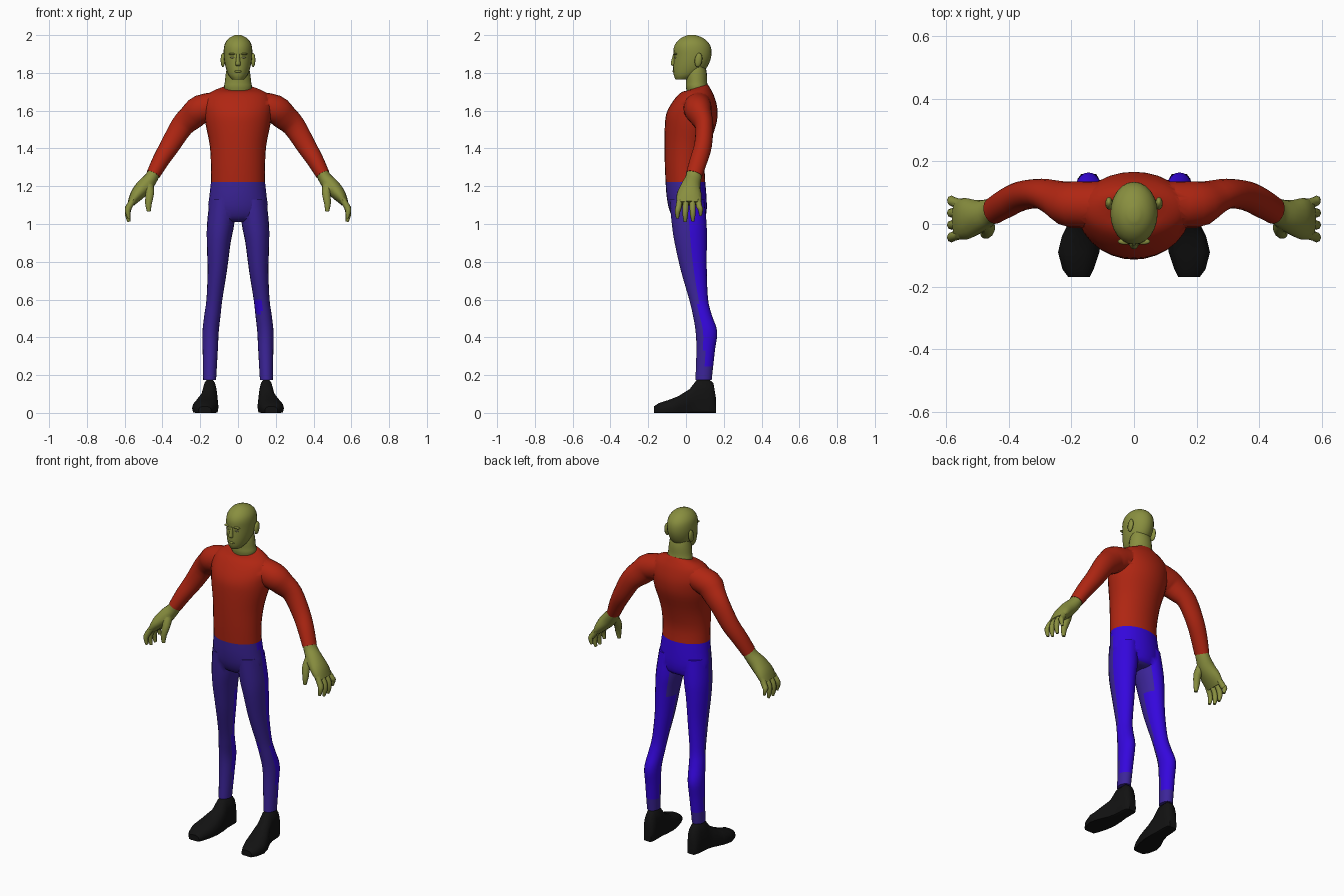
import bpy, bmesh, math
from mathutils import Vector, Matrix

if "Cube" in bpy.data.objects:
    bpy.data.objects.remove(bpy.data.objects["Cube"])


def material(name, rgb):
    m = bpy.data.materials.new(name)
    m.diffuse_color = (*rgb, 1)
    m.use_nodes = True
    m.node_tree.nodes["Principled BSDF"].inputs["Base Color"].default_value = m.diffuse_color
    return m


SKIN = material("olive skin", (0.25, 0.275, 0.05))
RED = material("red sweater", (0.43, 0.019, 0.006))
INDIGO = material("indigo trousers", (0.045, 0.018, 0.32))
BLUE = material("bright blue trousers", (0.035, 0.002, 0.72))
BLACK = material("black shoe", (0.006, 0.006, 0.006))
PALE = material("pale eye", (0.42, 0.42, 0.2))


def finish(name, bm, mat):
    bmesh.ops.recalc_face_normals(bm, faces=bm.faces)
    me = bpy.data.meshes.new(name)
    bm.to_mesh(me)
    bm.free()
    ob = bpy.data.objects.new(name, me)
    bpy.context.collection.objects.link(ob)
    me.materials.append(mat)
    smooth(ob)
    return ob


def smooth(ob):
    bpy.ops.object.select_all(action='DESELECT')
    ob.select_set(True)
    bpy.context.view_layer.objects.active = ob
    bpy.ops.object.shade_smooth_by_angle(angle=math.radians(50))


def dense(rows, steps):
    """Catmull-Rom interpolation of numeric rows."""
    out = []
    for i in range(len(rows) - 1):
        p = [rows[max(0, min(len(rows) - 1, i + k))] for k in (-1, 0, 1, 2)]
        for s in range(steps):
            t = s / steps
            out.append([b + 0.5 * t * (c - a + t * (2*a - 5*b + 4*c - d + t * (3*(b - c) + d - a)))
                        for a, b, c, d in zip(*p)])
    return out + [list(rows[-1])]


def loft(name, rows, mat, mode="flat", sides=20, steps=3, power=2.0):
    """Rows are (x, y, z, half_u, half_v, tilt). Modes: flat rings, limb (across path), foot."""
    rows = dense([tuple(r) + (0,) * (6 - len(r)) for r in rows], steps)
    cs = [Vector(r[:3]) for r in rows]
    bm = bmesh.new()
    rings = []
    for i, r in enumerate(rows):
        u, v = Vector((1, 0, 0)), Vector((0, 1, r[5]))
        if mode == "foot":
            v = Vector((0, 0, 1))
        elif mode == "limb":
            t = (cs[min(i + 1, len(cs) - 1)] - cs[max(i - 1, 0)]).normalized()
            u = Vector((0, 1, 0)).cross(t).normalized()
            v = t.cross(u)
        ring = []
        for k in range(sides):
            a = 2 * math.pi * k / sides
            c, s = math.cos(a), math.sin(a)
            p = cs[i] + u * r[3] * math.copysign(abs(c) ** (2 / power), c) \
                + v * r[4] * math.copysign(abs(s) ** (2 / power), s)
            if mode == "foot":
                p.z = max(p.z, 0)
            ring.append(bm.verts.new(p))
        rings.append(ring)
    for a, b in zip(rings, rings[1:]):
        for k in range(sides):
            n = (k + 1) % sides
            bm.faces.new((a[k], a[n], b[n], b[k]))
    bm.faces.new(rings[0])
    bm.faces.new(rings[-1])
    return finish(name, bm, mat)


def column(rows, x=0):
    """(z, half width, front y, back y[, tilt]) -> loft rows."""
    return [(x, (r[2] + r[3]) / 2, r[0], r[1], (r[3] - r[2]) / 2, *r[4:]) for r in rows]


def ball(name, loc, scale, mat, rot=0):
    bm = bmesh.new()
    bmesh.ops.create_uvsphere(bm, u_segments=12, v_segments=8, radius=1)
    bm.transform(Matrix.Translation(loc) @ Matrix.Rotation(rot, 4, 'X') @ Matrix.Diagonal((*scale, 1)))
    return finish(name, bm, mat)


def weld(base, parts):
    """Union parts into the base object."""
    for p in parts:
        m = base.modifiers.new("union", 'BOOLEAN')
        m.operation, m.solver, m.object = 'UNION', 'EXACT', p
        bpy.context.view_layer.objects.active = base
        bpy.ops.object.modifier_apply(modifier=m.name)
        bpy.data.objects.remove(p)
    smooth(base)


# Sweater: torso and sleeves
torso = loft("sweater", column([
    (1.222, .143, -.108, .102), (1.31, .143, -.112, .10), (1.42, .15, -.114, .125),
    (1.52, .17, -.112, .158), (1.58, .178, -.105, .167), (1.63, .182, -.082, .163),
    (1.68, .165, -.045, .148), (1.708, .125, -.018, .13, .1), (1.722, .078, .002, .115, .3)]),
    RED, sides=28)
sleeves = [loft("sleeve", [
    (s * .09, .065, 1.635, .068, .07), (s * .195, .062, 1.608, .076, .075),
    (s * .245, .08, 1.567, .07, .06), (s * .297, .097, 1.517, .061, .048),
    (s * .36, .09, 1.415, .052, .047), (s * .407, .068, 1.34, .045, .047),
    (s * .449, .043, 1.262, .037, .044)], RED, "limb") for s in (-1, 1)]
weld(torso, sleeves)

# Trousers: pelvis and legs
pelvis = loft("trousers", column([
    (1.222, .143, -.108, .102), (1.15, .151, -.103, .108), (1.08, .157, -.09, .11),
    (1.03, .13, -.065, .10), (1.01, .07, -.03, .07)]), INDIGO, sides=28)
LEG = [(1.13, .08, .07, .005, .092), (1.0, .092, .072, .017, .092), (.9, .102, .063, .025, .085),
       (.75, .11, .051, .042, .068), (.6, .125, .042, .067, .05), (.52, .135, .043, .086, .05),
       (.43, .145, .043, .108, .057), (.33, .147, .04, .104, .049), (.175, .15, .034, .093, .043)]
weld(pelvis, [loft("leg", [(s * x, y, z, rx, ry) for z, x, rx, y, ry in LEG], INDIGO, steps=4)
              for s in (-1, 1)])
# Bright blue on the rear of the trousers
me = pelvis.data
me.materials.clear()
me.materials.append(INDIGO)
me.materials.append(BLUE)
for f in me.polygons:
    x, y, z = f.center
    edge = -.03 if z > 1.18 else .01 + max(0, 1 - z) * .13
    inner = .86 < z < 1.02 and abs(x) < .06
    patch = .51 < z < .59 and .08 < x < .125 and y < .06
    f.material_index = int((y > edge and z > .23 and not inner) or patch)

# Shoes
FOOT = [(.16, .145, .024, .07), (.145, .146, .034, .16), (.12, .148, .038, .182), (.06, .15, .04, .182),
        (.02, .153, .048, .128), (-.04, .167, .064, .09), (-.09, .177, .066, .07),
        (-.145, .179, .05, .052), (-.17, .176, .034, .035)]
for s in (-1, 1):
    loft("shoe", [(s * x, y, t * .35, w, t * .65) for y, x, w, t in FOOT], BLACK, "foot",
         sides=14, steps=1, power=2.4)

# Neck, head and face
loft("neck", column([(1.66, .06, .015, .11), (1.72, .074, .0, .116), (1.75, .07, .0, .112),
                     (1.80, .064, .0, .11), (1.84, .055, .02, .10)]), SKIN)
loft("head", column([
    (1.765, .03, -.055, .02), (1.785, .048, -.064, .06), (1.815, .061, -.068, .10),
    (1.85, .07, -.067, .122), (1.89, .075, -.065, .134), (1.93, .075, -.065, .133),
    (1.96, .067, -.052, .119), (1.985, .046, -.025, .09), (2.0, .016, .01, .05)]),
    SKIN, sides=24)
loft("nose", [(0, -.06, 1.9, .008, .008), (0, -.066, 1.865, .011, .012),
              (0, -.067, 1.845, .014, .014), (0, -.062, 1.837, .01, .008)], SKIN, sides=10)
ball("lips", (0, -.063, 1.808), (.02, .009, .007), SKIN)
for s in (-1, 1):
    ball("brow", (s * .03, -.056, 1.9), (.022, .01, .006), SKIN)
    ball("eye", (s * .029, -.056, 1.881), (.013, .006, .004), PALE)
    ball("ear", (s * .08, .066, 1.868), (.012, .02, .038), SKIN, rot=-.15)

# Hands: palm, four fingers, thumb
FINGERS = [(-.033, -.045, 1.03), (.0, -.004, 1.012), (.034, .036, 1.014), (.064, .077, 1.045)]
for s in (-1, 1):
    palm = loft("hand", [(s * .444, .044, 1.272, .033, .041), (s * .462, .038, 1.24, .036, .043),
                         (s * .495, .025, 1.2, .042, .052), (s * .535, .017, 1.155, .036, .066),
                         (s * .566, .016, 1.11, .02, .064)], SKIN, "limb", sides=16)
    digits = [loft("finger", [(s * .55, y0, 1.135, .016, .015), (s * .578, (y0 + y1) / 2, 1.09, .017, .016),
                              (s * .584, y1, z + .035, .014, .014), (s * .577, y1, z, .008, .008)],
                   SKIN, "limb", sides=8, steps=2) for y0, y1, z in FINGERS]
    digits.append(loft("thumb", [(s * .475, .015, 1.215, .026, .026), (s * .467, -.015, 1.165, .023, .022),
                                 (s * .474, -.032, 1.11, .018, .016), (s * .472, -.036, 1.066, .01, .009)],
                       SKIN, "limb", sides=10, steps=2))
    weld(palm, digits)
